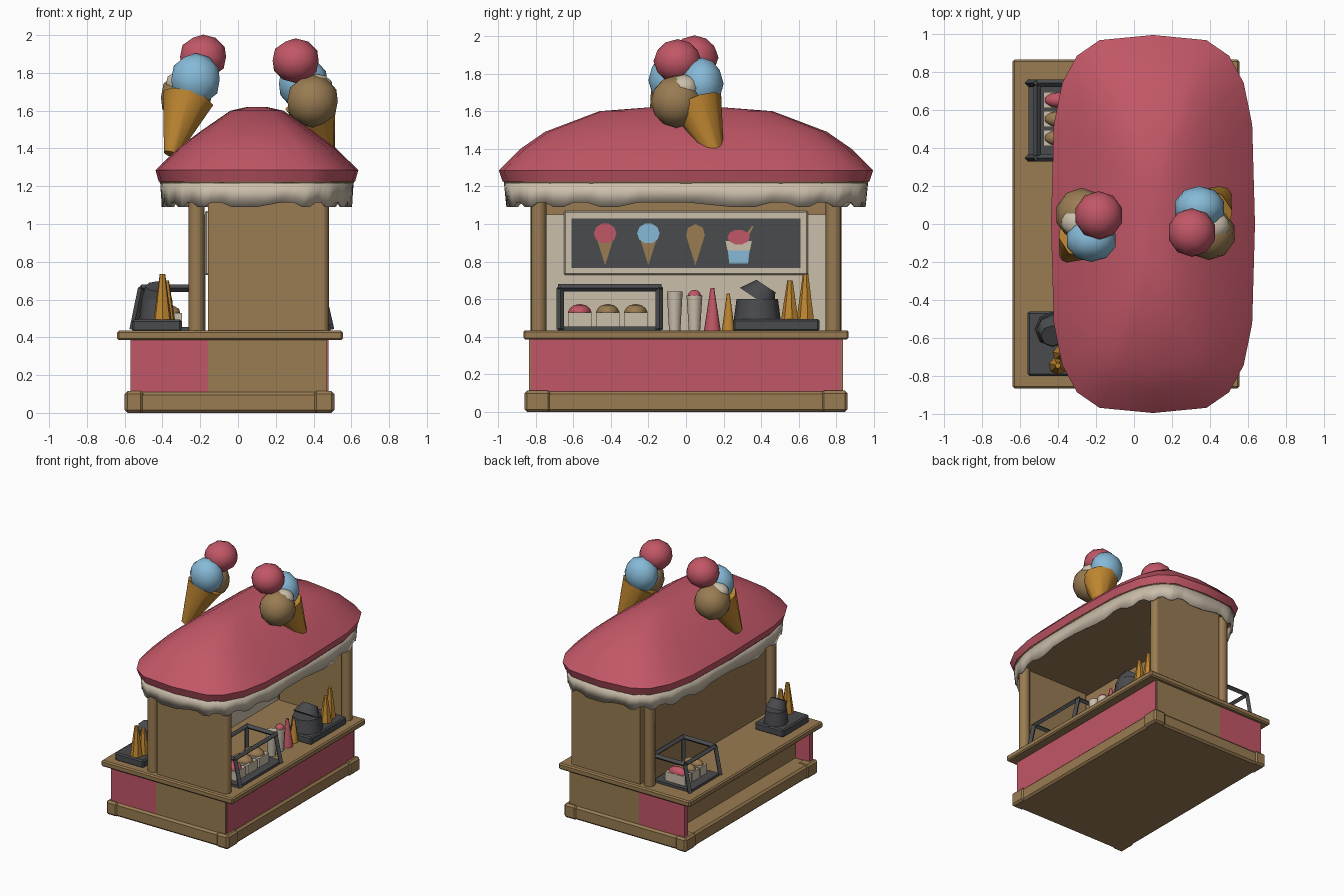
import bpy, bmesh, math
from mathutils import Vector, Matrix

if "Cube" in bpy.data.objects:
    bpy.data.objects.remove(bpy.data.objects["Cube"])


def material(name, rgb):
    m = bpy.data.materials.new(name)
    m.diffuse_color = (*rgb, 1)
    m.use_nodes = True
    m.node_tree.nodes["Principled BSDF"].inputs["Base Color"].default_value = m.diffuse_color
    return m


WOOD = material("wood brown", (0.32, 0.20, 0.085))
PINK = material("strawberry pink", (0.54, 0.095, 0.135))
CREAM = material("cream", (0.60, 0.52, 0.41))
DARK = material("dark grey", (0.068, 0.07, 0.075))
BLUE = material("ice blue", (0.24, 0.49, 0.68))
WAFFLE = material("waffle orange", (0.52, 0.24, 0.03))


def finish(name, bm, mat, angle=35):
    bmesh.ops.recalc_face_normals(bm, faces=bm.faces)
    me = bpy.data.meshes.new(name)
    bm.to_mesh(me)
    bm.free()
    me.materials.append(mat)
    ob = bpy.data.objects.new(name, me)
    bpy.context.collection.objects.link(ob)
    bpy.ops.object.select_all(action='DESELECT')
    ob.select_set(True)
    bpy.context.view_layer.objects.active = ob
    bpy.ops.object.shade_smooth_by_angle(angle=math.radians(angle))
    return ob


def box(name, x, y, z, mat, bevel=0.0):
    bm = bmesh.new()
    c = Vector((sum(x) / 2, sum(y) / 2, sum(z) / 2))
    size = (abs(x[1] - x[0]), abs(y[1] - y[0]), abs(z[1] - z[0]))
    bmesh.ops.create_cube(bm, size=1, matrix=Matrix.Translation(c) @ Matrix.Diagonal((*size, 1)))
    if bevel:
        bmesh.ops.bevel(bm, geom=bm.edges[:], offset=bevel, segments=1, affect='EDGES')
    return finish(name, bm, mat)


def rod(name, a, b, r1, r2, mat, sides=8):
    """Tapered cylinder between two points."""
    a, b = Vector(a), Vector(b)
    m = Matrix.Translation((a + b) / 2) @ (b - a).to_track_quat('Z', 'Y').to_matrix().to_4x4()
    bm = bmesh.new()
    bmesh.ops.create_cone(bm, cap_ends=True, segments=sides, radius1=r1, radius2=r2,
                          depth=(b - a).length, matrix=m)
    return finish(name, bm, mat, 50)


def ball(name, c, r, mat):
    bm = bmesh.new()
    bmesh.ops.create_icosphere(bm, subdivisions=2, radius=1,
                               matrix=Matrix.Translation(c) @ Matrix.Diagonal((*r, 1)))
    return finish(name, bm, mat, 45)


def outline(hx, hy, z, n, power=0.55):
    """Rounded-rectangle ring around the roof centre."""
    pts = []
    for i in range(n):
        c, s = math.cos(math.tau * i / n), math.sin(math.tau * i / n)
        pts.append((0.1 + hx * math.copysign(abs(c) ** power, c),
                    hy * math.copysign(abs(s) ** power, s), z))
    return pts


def loft(name, rings, mat, caps=True):
    bm = bmesh.new()
    vs = [[bm.verts.new(p) for p in r] for r in rings]
    n = len(rings[0])
    for lo, hi in zip(vs, vs[1:]):
        for i in range(n):
            bm.faces.new((lo[i], lo[(i + 1) % n], hi[(i + 1) % n], hi[i]))
    if caps:
        bm.faces.new(vs[0])
        bm.faces.new(vs[-1])
    return finish(name, bm, mat)


def plate(name, yz, x, mat, t=0.006):
    """Thin picture plate facing +x."""
    bm = bmesh.new()
    f = bm.faces.new([bm.verts.new((x, y, z)) for y, z in yz])
    ext = bmesh.ops.extrude_face_region(bm, geom=[f])
    bmesh.ops.translate(bm, vec=(t, 0, 0), verts=[v for v in ext['geom'] if isinstance(v, bmesh.types.BMVert)])
    return finish(name, bm, mat)


def disc(y, z, ry, rz, n=10):
    return [(y + ry * math.cos(math.tau * i / n), z + rz * math.sin(math.tau * i / n)) for i in range(n)]


# Base with corner blocks
box("base", (-0.59, 0.50), (-0.85, 0.85), (0, 0.11), WOOD, 0.015)
for s in (-1, 1):
    for x in ((0.40, 0.51), (-0.60, -0.50)):
        box("base_corner", x, (s * 0.72, s * 0.86), (0, 0.115), WOOD, 0.015)

# Counter, its skirt panels and the recessed rear skirt
box("counter_top", (-0.64, 0.555), (-0.865, 0.865), (0.385, 0.435), WOOD, 0.01)
box("front_skirt", (0.40, 0.478), (-0.825, 0.825), (0.10, 0.39), PINK)
box("rear_skirt", (-0.44, -0.40), (-0.80, 0.80), (0.10, 0.39), WOOD)
for s in (-1, 1):
    box("end_skirt", (-0.57, -0.16), (s * 0.835, s * 0.79), (0.10, 0.39), PINK)

# End walls, dividing wall and posts
for s in (-1, 1):
    box("end_wall", (-0.16, 0.472), (s * 0.835, s * 0.785), (0.09, 0.40), WOOD)
    box("end_wall", (-0.16, 0.455), (s * 0.825, s * 0.765), (0.40, 1.22), WOOD)
    for x in (0.44, -0.22):
        rod("post", (x, s * 0.785, 0.40), (x, s * 0.785, 1.22), 0.043, 0.043, WOOD)
box("dividing_wall", (-0.205, -0.18), (-0.78, 0.78), (0.42, 1.21), WOOD)
box("dividing_wall_lining", (-0.18, -0.172), (-0.765, 0.765), (0.42, 1.05), CREAM)

# Menu board with pictures
box("menu_frame", (-0.175, -0.145), (-0.65, 0.65), (0.73, 1.07), CREAM, 0.008)
box("menu_panel", (-0.15, -0.140), (-0.61, 0.61), (0.765, 1.03), DARK)
PX = -0.140
for y, scoop in ((-0.43, PINK), (-0.20, BLUE), (0.05, None)):
    plate("menu_cone", [(y, 0.78), (y + 0.05, 0.94), (y + 0.04, 0.98), (y, 1.0),
                        (y - 0.04, 0.98), (y - 0.05, 0.94)], PX, WOOD, 0.003)
    if scoop:
        plate("menu_scoop", disc(y, 0.95, 0.06, 0.055), PX, scoop)
plate("menu_cup", [(0.22, 0.88), (0.23, 0.79), (0.33, 0.79), (0.34, 0.88)], PX, BLUE, 0.003)
plate("menu_cup_cream", [(0.21, 0.91), (0.22, 0.86), (0.34, 0.86), (0.35, 0.91)], PX, CREAM, 0.005)
plate("menu_cup_scoop", disc(0.28, 0.93, 0.06, 0.04), PX, PINK)
plate("menu_cup_wafer", [(0.31, 0.93), (0.33, 0.93), (0.36, 0.99), (0.35, 0.99)], PX, WOOD, 0.004)

# Domed roof, ceiling and wavy trim
loft("roof", [outline(0.52, 0.975, 1.225, 20), outline(0.537, 0.995, 1.285, 20), outline(0.42, 0.88, 1.40, 20),
              outline(0.30, 0.75, 1.49, 20), outline(0.14, 0.46, 1.60, 20), outline(0.05, 0.2, 1.62, 20)], PINK)
loft("ceiling", [outline(0.505, 0.96, 1.20, 20), outline(0.517, 0.97, 1.226, 20)], WOOD)
N = 72
low = [(x, y, 1.115 if i % 4 in (0, 3) else 1.09) for i, (x, y, z) in enumerate(outline(0.505, 0.955, 0, N))]
trim = loft("roof_trim", [low, outline(0.512, 0.968, 1.217, N)], CREAM, caps=False)
mod = trim.modifiers.new("thickness", 'SOLIDIFY')
mod.thickness = 0.015

# Giant roof cones, one per side, turned half round
for s in (1, -1):
    def P(x, y, z):
        return (x, y, z) if s > 0 else (0.12 - x, -y, z + 0.02)
    rod("roof_cone", P(0.475, 0.165, 1.35), P(0.385, 0.055, 1.64), 0.04, 0.14, WAFFLE, 9)
    ball("roof_scoop_caramel", P(0.395, -0.05, 1.65), (0.14, 0.14, 0.14), WOOD)
    ball("roof_scoop_blue", P(0.345, 0.085, 1.745), (0.135, 0.115, 0.14), BLUE)
    ball("roof_scoop_pink", P(0.305, -0.045, 1.865), (0.128, 0.128, 0.118), PINK)
    ball("roof_scoop_cream", P(0.415, -0.01, 1.725), (0.09, 0.08, 0.07), CREAM)


# Display case: frame of dark bars with tubs inside
def display_case(x0, x1, xt, y0, y1):
    box("case_tray", (x0, x1), (y0, y1), (0.43, 0.455), DARK)
    for y in (y0 + 0.012, y1 - 0.012):
        path = [(x0, y, 0.44), (x0, y, 0.66), (xt, y, 0.66), (x1, y, 0.44)]
        for a, b in zip(path, path[1:]):
            rod("case_bar", a, b, 0.02, 0.02, DARK, 4)
    for x in (x0, xt):
        rod("case_bar", (x, y0, 0.66), (x, y1, 0.66), 0.02, 0.02, DARK, 4)
    xc = (x0 + x1) / 2
    for i, top in enumerate((PINK, WOOD, WOOD)):
        y = y0 + (y1 - y0) * (0.21 + 0.27 * i)
        w = (y1 - y0) * 0.115
        box("tub", (xc - 0.09, xc + 0.09), (y - w, y + w), (0.45, 0.53), CREAM)
        ball("tub_ice_cream", (xc, y, 0.53), (0.085, w, 0.045), top)


# Cone holder: dark hood beside a stand with upturned cones
def cone_holder(xc, y0, y1):
    L = y1 - y0
    yh = y0 + 0.28 * L
    box("holder_base", (xc - 0.13, xc + 0.13), (y0, y1), (0.43, 0.495), DARK, 0.01)
    rod("holder_hood", (xc, yh, 0.46), (xc, yh, 0.60), abs(L) * 0.28, abs(L) * 0.24, DARK, 8)
    rod("holder_hood_top", (xc, yh, 0.60), (xc, yh + 0.1 * L, 0.67), abs(L) * 0.24, 0.06, DARK, 8)
    for f, top, dx in ((0.66, 0.70, 0.05), (0.84, 0.735, 0.03)):
        rod("upturned_cone", (xc + dx, y0 + f * L, 0.48), (xc + dx, y0 + f * L, top), 0.05, 0.015, WAFFLE, 7)


display_case(0.18, 0.49, 0.44, -0.68, -0.13)
cone_holder(0.36, 0.25, 0.71)
display_case(-0.22, -0.555, -0.51, 0.73, 0.36)
cone_holder(-0.43, -0.46, -0.80)

# Cups and toppings along the middle of the front counter
for y, top, mat in ((-0.06, 0.64, CREAM), (0.045, 0.62, CREAM)):
    rod("cup", (0.35, y, 0.43), (0.35, y, top), 0.03, 0.042, mat)
ball("cup_topping", (0.35, 0.045, 0.62), (0.035, 0.035, 0.03), PINK)
rod("pink_cone", (0.35, 0.14, 0.43), (0.35, 0.14, 0.66), 0.045, 0.01, PINK)
rod("small_cone", (0.35, 0.225, 0.43), (0.35, 0.225, 0.63), 0.035, 0.008, WAFFLE)
